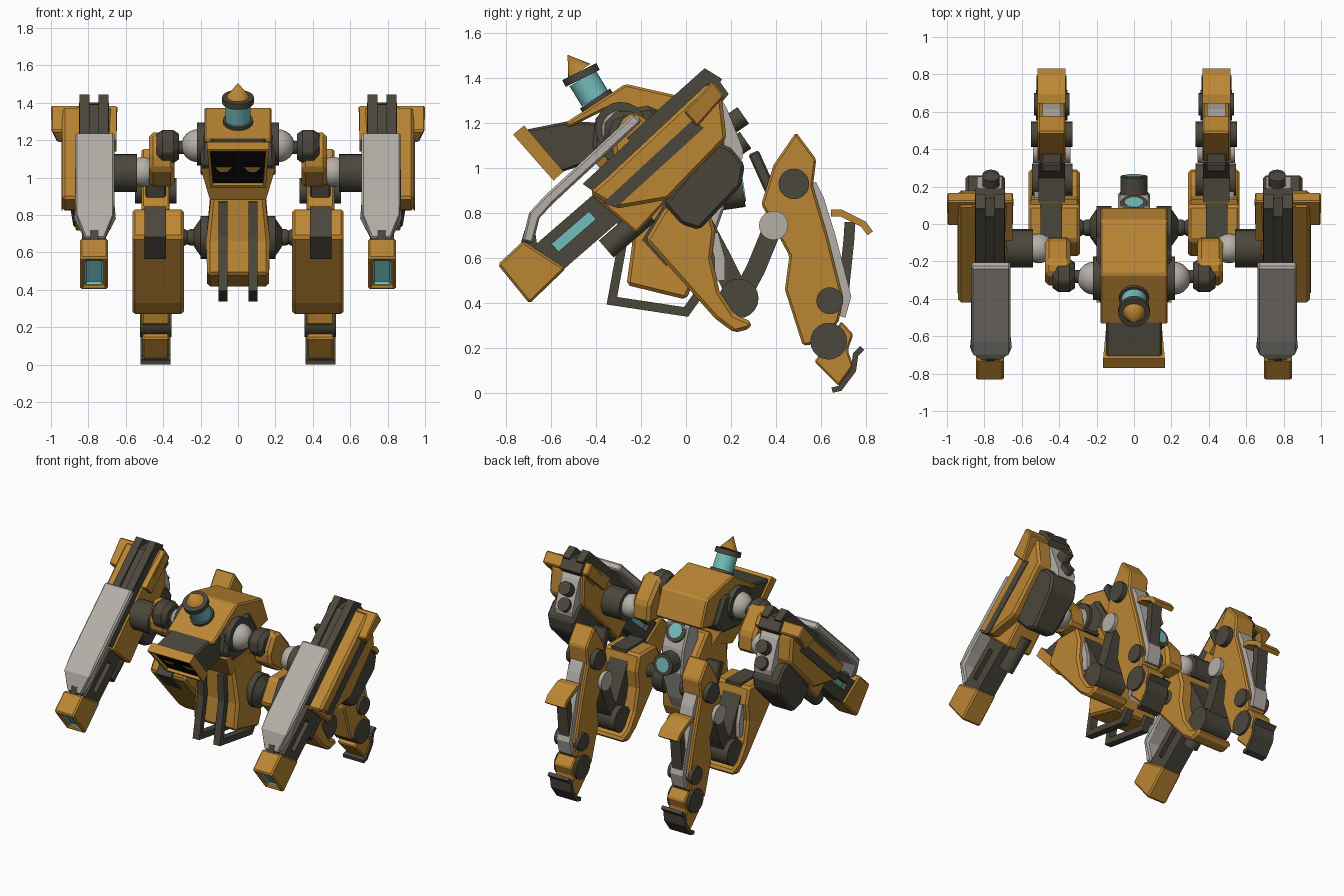
import bpy, bmesh
from mathutils import Vector

cube = bpy.data.objects.get("Cube")
if cube:
    bpy.data.objects.remove(cube, do_unlink=True)


def material(name, *rgb):
    mat = bpy.data.materials.new(name)
    mat.use_nodes = True
    mat.diffuse_color = (*rgb, 1)
    mat.node_tree.nodes["Principled BSDF"].inputs["Base Color"].default_value = (*rgb, 1)
    return mat


ORANGE = material("ochre_paint", .50, .24, .034)
DARK = material("dark_metal", .071, .063, .045)
GREY = material("pale_grey_metal", .46, .43, .39)
TEAL = material("teal_glass", .17, .52, .52)
BLACK = material("black_screen", .003, .003, .003)
rounded = []


def chamfer(obj, width):
    mod = obj.modifiers.new("Bevel", 'BEVEL')
    mod.width, mod.segments, mod.limit_method = width, 1, 'ANGLE'


def finish(name, bm, mat, mirror, bevel=0):
    """Turn a bmesh into an object, optionally bevelled and mirrored across x."""
    bmesh.ops.recalc_face_normals(bm, faces=bm.faces[:])
    mesh = bpy.data.meshes.new(name)
    bm.to_mesh(mesh)
    bm.free()
    mesh.materials.append(mat)
    obj = bpy.data.objects.new(name, mesh)
    bpy.context.collection.objects.link(obj)
    if bevel:
        chamfer(obj, bevel)
    if mirror:
        obj.modifiers.new("Mirror", 'MIRROR')
    return obj


def prism(name, mat, x_range, outline, bevel=0, taper=None):
    """Extrude a (y, z) outline along x; parts off the centre line are mirrored."""
    bm = bmesh.new()
    middle = sum(x_range) / 2
    rows = []
    for x in x_range:
        row = []
        for y, z in outline:
            k = taper(y, z) if taper else 1
            row.append(bm.verts.new((middle + (x - middle) * k, y, z)))
        rows.append(row)
        bm.faces.new(row)
    count = len(outline)
    for i in range(count):
        j = (i + 1) % count
        bm.faces.new((rows[0][i], rows[0][j], rows[1][j], rows[1][i]))
    return finish(name, bm, mat, abs(middle) > .001, bevel)


def strip(name, mat, x_range, path, thick, **options):
    """Extrude a (y, z) path of even thickness along x."""
    points = [Vector(p) for p in path]
    near, far = [], []
    for i, p in enumerate(points):
        before = (p - points[i - 1]).normalized() if i else None
        after = (points[i + 1] - p).normalized() if i + 1 < len(points) else None
        before, after = before or after, after or before
        along = (before + after).normalized()
        side = Vector((-along.y, along.x)) * thick / 2 / max(.5, along.dot(after))
        near.append(p + side)
        far.append(p - side)
    return prism(name, mat, x_range, near + far[::-1], **options)


def rod(name, mat, start, end, r0, r1=None, sides=20, mirror=True):
    """Cylinder or cone between two points."""
    start, end = Vector(start), Vector(end)
    axis = end - start
    bm = bmesh.new()
    bmesh.ops.create_cone(bm, cap_ends=True, segments=sides, radius1=r0,
                          radius2=r0 if r1 is None else r1, depth=axis.length)
    turn = axis.to_track_quat('Z', 'Y').to_matrix()
    for v in bm.verts:
        v.co = turn @ v.co + (start + end) / 2
    obj = finish(name, bm, mat, mirror)
    if sides > 8:
        rounded.append(obj)
    return obj


def pin(name, mat, x_range, y, z, radius, sides=20):
    """Cylinder lying along x."""
    return rod(name, mat, (x_range[0], y, z), (x_range[1], y, z), radius, sides=sides)


def ball(name, mat, centre, radius):
    bm = bmesh.new()
    bmesh.ops.create_uvsphere(bm, u_segments=20, v_segments=12, radius=radius)
    bmesh.ops.translate(bm, verts=bm.verts[:], vec=centre)
    rounded.append(finish(name, bm, mat, True))


def recess(obj, direction, width, depth, mat):
    """Sink a coloured panel into the face that points along direction."""
    bm = bmesh.new()
    bm.from_mesh(obj.data)
    face = max(bm.faces, key=lambda f: f.normal.dot(Vector(direction)))
    bmesh.ops.inset_individual(bm, faces=[face], thickness=width)
    panel = bmesh.ops.extrude_discrete_faces(bm, faces=[face])["faces"][0]
    bmesh.ops.translate(bm, verts=panel.verts[:], vec=-panel.normal * depth)
    panel.material_index = 1
    bm.to_mesh(obj.data)
    bm.free()
    obj.data.materials.append(mat)


FORWARD = (0, -.75, -.66)

# Head: armour shell, visor and screen
prism("head_shell", ORANGE, (-.18, .18), [(-.54, 1.2), (-.27, 1.375), (.02, 1.31), (.09, 1.13),
      (-.04, 1.1), (-.13, 1.25), (-.36, 1.26), (-.52, 1.18)], bevel=.01)
prism("neck_block", DARK, (-.2, .2), [(-.4, 1.24), (-.15, 1.28), (-.05, 1.12), (-.12, 1.02),
      (-.33, 1), (-.42, 1.08)], bevel=.02)
prism("head_block", DARK, (-.15, .15), [(-.72, 1.17), (-.52, 1.21), (-.35, 1.2), (-.36, 1.05),
      (-.56, .98)], bevel=.01, taper=lambda y, z: 1 if z > 1 else .9)
visor = prism("visor_frame", ORANGE, (-.165, .165), [(-.77, 1.15), (-.72, 1.19), (-.545, .985),
              (-.59, .945)], taper=lambda y, z: 1 if z > 1 else .9)
recess(visor, FORWARD, .022, .02, BLACK)
strip("eyes", ORANGE, (.035, .12), [(-.66, 1.056), (-.64, 1.033)], .009,
      taper=lambda y, z: 1 if z > 1.045 else .45)

# Warning beacon on the head
beacon = [(0, -.385, 1.28), (0, -.405, 1.31), (0, -.46, 1.4), (0, -.475, 1.43), (0, -.527, 1.505)]
rod("beacon_base", DARK, beacon[0], beacon[1], .08, mirror=False)
rod("beacon_glass", TEAL, beacon[1], beacon[2], .068, mirror=False)
rod("beacon_ring", DARK, beacon[2], beacon[3], .085, mirror=False)
rod("beacon_cone", ORANGE, beacon[3], beacon[4], .06, 0, mirror=False)

# Torso with spine, lenses and front guard rails
prism("collar", ORANGE, (-.2, .2), [(-.42, 1.05), (-.1, 1.05), (-.08, .95), (-.3, .88)],
      taper=lambda y, z: 1 if z > 1 else .75)
prism("chest", ORANGE, (-.165, .165), [(-.26, .95), (-.24, .66), (-.265, .48), (0, .415),
      (.04, .5), (.08, .9), (-.05, 1.05)], bevel=.015, taper=lambda y, z: 1 if z < .7 else .83)
prism("spine", GREY, (-.085, .085), [(.02, .47), (.09, .6), (.17, .82), (.15, .98), (.09, 1.13),
      (-.02, 1.12), (-.02, .5)], bevel=.01)
for label, base, tip in (("upper", (0, .06, 1.05), (0, .055, .035)),
                         ("lower", (0, .12, .88), (0, .135, .02))):
    base, tip = Vector(base), Vector(tip)
    rod(label + "_lens_ring", DARK, base, base + tip, .073, mirror=False)
    rod(label + "_lens", TEAL, base + tip, base + tip * 1.04, .049, mirror=False)
strip("guard_rails", DARK, (.055, .105), [(-.29, .87), (-.28, .68), (-.33, .41), (0, .36),
      (.05, .43)], .04)

# Shoulders and arms
pin("shoulder_rings", DARK, (.17, .22), -.29, 1.18, .115)
ball("shoulder_balls", GREY, (.215, -.29, 1.17), .088)
pin("shoulder_rods", DARK, (.27, .36), -.28, 1.16, .035)
chamfer(pin("shoulder_joints", DARK, (.315, .435), -.275, 1.165, .1, sides=8), .03)
prism("upper_arms", ORANGE, (.34, .475), [(-.33, 1.13), (-.27, 1.24), (-.2, 1.24), (-.08, 1.1),
      (-.07, .97), (-.19, .95), (-.32, 1.04)], bevel=.02)
ball("elbow_balls", GREY, (.51, -.13, 1.03), .08)
pin("gun_mounts", DARK, (.54, .69), -.13, 1.025, .102)

# Gun bodies
prism("gun_bodies", ORANGE, (.68, .87), [(.1, 1.38), (.16, 1.31), (.17, 1.1), (-.1, .84),
      (-.22, .71), (-.42, .88), (-.35, .95)], bevel=.01)
prism("gun_side_pods", ORANGE, (.79, .94), [(.1, 1.38), (.16, 1.31), (.18, 1.13), (-.08, .86),
      (-.31, .82), (-.43, .89), (-.35, .96)], bevel=.015)
prism("gun_inner_panels", ORANGE, (.65, .72), [(.115, 1.38), (.165, 1.315), (-.03, 1.14),
      (-.09, 1.2)])
prism("gun_crossbars", ORANGE, (.645, 1), [(.12, 1.388), (.17, 1.32), (.05, 1.185), (-.01, 1.25)],
      bevel=.008, taper=lambda y, z: 1 if z > 1.22 else .8)
prism("gun_slots", DARK, (.937, .945), [(.03, 1.215), (.08, 1.18), (-.31, .825), (-.37, .845)])
prism("gun_rails", DARK, (.69, .85), [(.04, 1.39), (.14, 1.4), (.19, 1.33), (.1, 1.22),
      (-.36, .86), (-.46, .93)])
for label, x in (("inner", .692), ("outer", .795)):
    strip(label + "_rail_ridges", DARK, (x, x + .053),
          [(.15, 1.38), (.085, 1.42), (-.25, 1.12)], .04)
prism("gun_magazines", DARK, (.69, .9), [(.13, 1.12), (.2, 1.09), (.262, 1.015), (.245, .92),
      (.06, .725), (-.02, .75), (-.1, .84)], bevel=.015, taper=lambda y, z: 1 if z > .8 else .8)
prism("gun_rear_plates", GREY, (.705, .84), [(.14, 1.33), (.18, 1.27), (.255, 1.08), (.25, 1.04),
      (.16, 1.02), (.08, 1.2)])
for label, y, z in (("upper", .19, 1.19), ("lower", .2, 1.08)):
    rod(label + "_gun_knobs", DARK, (.765, y, z), (.765, y + .065, z + .045), .045)
strip("gun_top_plates", GREY, (.66, .87), [(-.215, 1.225), (-.61, .86), (-.675, .79),
      (-.705, .67)], .05, bevel=.01, taper=lambda y, z: .5 if z < .75 else 1)

# Barrels: slotted casing around a sunken glass core, then muzzles
BARREL = (.705, .835)
strip("barrel_upper_casings", DARK, BARREL, [(-.665, .634), (-.379, .882)], .045)
strip("barrel_lower_casings", DARK, BARREL, [(-.6, .551), (-.28, .829)], .075)
strip("barrel_front_blocks", DARK, BARREL, [(-.64, .595), (-.582, .646)], .06)
strip("barrel_rear_blocks", DARK, BARREL, [(-.417, .79), (-.32, .874)], .06)
strip("barrel_glass", TEAL, (.74, .8), [(-.59, .639), (-.41, .796)], .06)
rod("lower_barrels", DARK, (.765, -.355, .64), (.765, -.17, .8), .05)
muzzle = prism("muzzles", ORANGE, (.695, .845), [(-.838, .571), (-.725, .676), (-.535, .553),
               (-.697, .397)], bevel=.01)
recess(muzzle, FORWARD, .036, .03, TEAL)
prism("front_sights", DARK, (.745, .79), [(-.735, .665), (-.72, .72), (-.67, .71), (-.66, .64)])

# Hips
pin("hip_discs", DARK, (.12, .2), -.02, .68, .115)
rod("hip_cones", DARK, (.2, -.02, .68), (.235, -.02, .68), .1, .05)
ball("hip_balls", DARK, (.245, -.02, .68), .045)
rod("hip_rods", DARK, (.26, -.02, .68), (.32, -.02, .68), .03, .065)

# Thighs and knee links
prism("thighs", ORANGE, (.29, .565), [(-.18, .68), (-.09, .83), (.1, .83), (.13, .72), (.115, .6),
      (.15, .45), (.215, .35), (.295, .315), (.285, .285), (.215, .267), (.13, .33)], bevel=.015)
strip("thigh_stripes", DARK, (.385, .5), [(-.08, .57), (-.182, .682), (-.09, .834), (.11, .834)],
      .02)
strip("thigh_linkage", DARK, (.37, .51), [(.06, .77), (.15, .6), (.24, .42)], .1)
strip("thigh_pistons", GREY, (.5, .535), [(.12, .71), (.15, .6), (.15, .5)], .045)
pin("lower_knees", DARK, (.33, .545), .235, .42, .088)
strip("knee_links", DARK, (.37, .51), [(.24, .42), (.31, .55), (.39, .745)], .085)
pin("knee_discs", GREY, (.34, .54), .39, .745, .065)

# Shins
prism("shins", ORANGE, (.365, .515), [(.49, 1.16), (.58, 1.04), (.565, .92), (.63, .7),
      (.7, .42), (.68, .32), (.6, .22), (.52, .21), (.44, .46), (.46, .61), (.335, .84),
      (.39, 1.015)], bevel=.01)
strip("shin_rear_strips", GREY, (.39, .49), [(.56, .93), (.595, .86), (.645, .7), (.715, .43),
      (.69, .34)], .04)
pin("upper_shin_pins", DARK, (.33, .55), .48, .93, .068)
pin("lower_shin_pins", DARK, (.345, .535), .64, .41, .06)
pin("ankles", DARK, (.355, .525), .635, .23, .082)
strip("shin_front_pistons", DARK, (.385, .495), [(.3, 1.07), (.39, .87)], .05, bevel=.008)
strip("heel_rods", DARK, (.4, .48), [(.73, .76), (.725, .68), (.7, .44)], .048)
strip("heel_spurs", ORANGE, (.365, .515), [(.645, .8), (.69, .8), (.79, .75), (.82, .71)], .03)

# Feet
prism("feet", ORANGE, (.37, .51), [(.69, .32), (.745, .26), (.72, .19), (.745, .12), (.68, .03),
      (.57, .14), (.64, .22)], bevel=.008)
strip("foot_claws", DARK, (.36, .52), [(.785, .2), (.755, .17), (.745, .1), (.685, .02),
      (.65, .012)], .024)

# Smooth the round parts while keeping their rims sharp
bpy.ops.object.select_all(action='DESELECT')
for obj in rounded:
    obj.select_set(True)
bpy.context.view_layer.objects.active = rounded[0]
bpy.ops.object.shade_smooth_by_angle()
